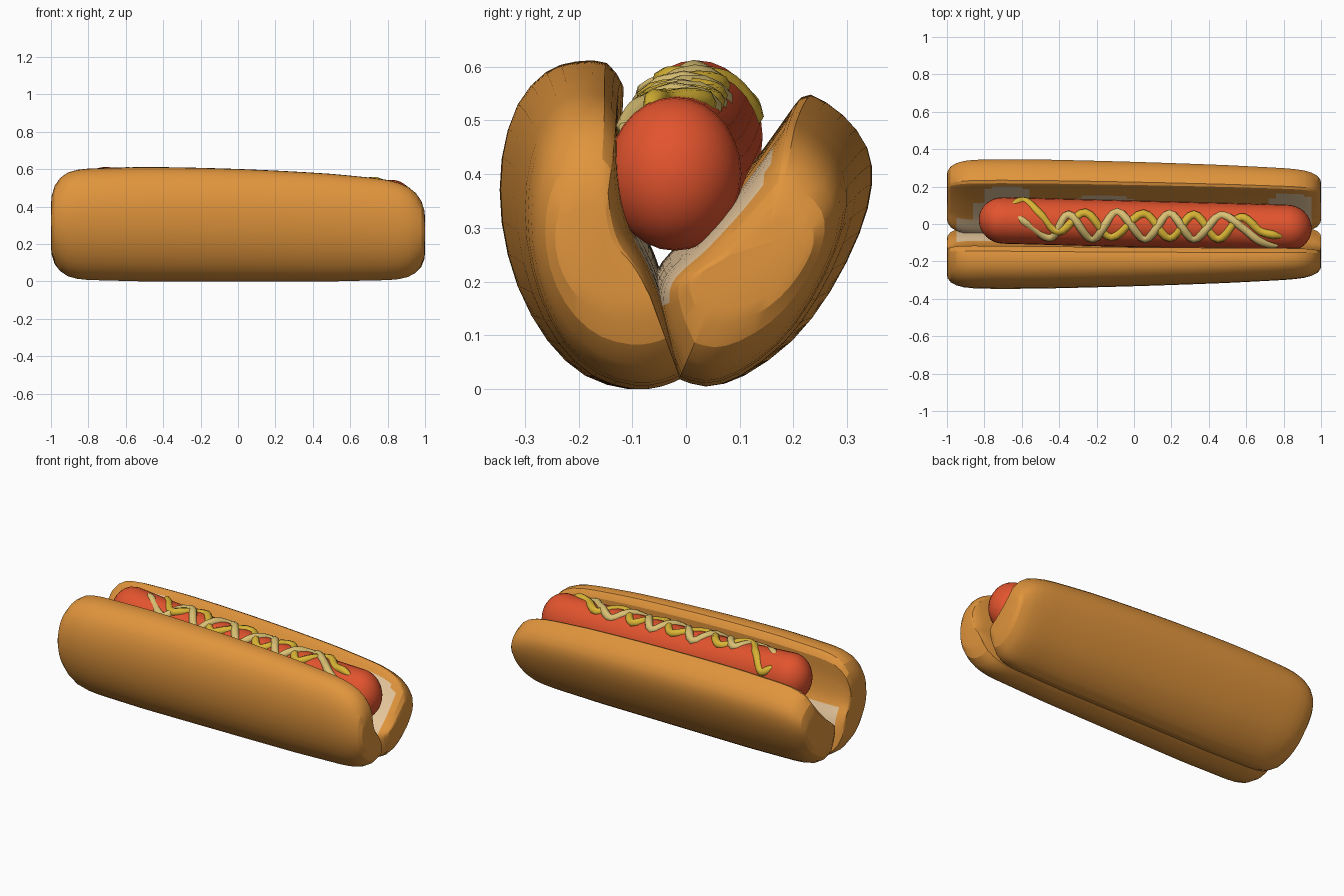
import bpy, bmesh, math

if "Cube" in bpy.data.objects:
    bpy.data.objects.remove(bpy.data.objects["Cube"])


def material(name, rgb):
    m = bpy.data.materials.new(name)
    m.diffuse_color = (*rgb, 1)
    m.use_nodes = True
    m.node_tree.nodes["Principled BSDF"].inputs["Base Color"].default_value = m.diffuse_color
    return m


CRUST = material("golden crust", (0.75, 0.30, 0.046))
CRUMB = material("cream crumb", (0.78, 0.56, 0.33))
MEAT = material("red sausage", (0.76, 0.088, 0.027))
YELLOW = material("mustard yellow", (0.70, 0.46, 0.035))
PALE = material("pale sauce", (0.70, 0.53, 0.17))


def spline(pts, n):
    """Smooth open curve through the points, n samples per span."""
    p = [pts[0]] + list(pts) + [pts[-1]]
    out = []
    for i in range(1, len(p) - 2):
        for k in range(n):
            t = k / n
            out.append(tuple(0.5 * (2 * b + (c - a) * t + (2 * a - 5 * b + 4 * c - d) * t * t
                                    + (3 * b - a - 3 * c + d) * t ** 3)
                             for a, b, c, d in zip(p[i - 1], p[i], p[i + 1], p[i + 2])))
    return out + [tuple(pts[-1])]


def loft(name, rings, mats, pick=None, smooth=None):
    """Skin closed rings, cap both ends; pick(ring index, side index) gives the colour."""
    bm = bmesh.new()
    vs = [[bm.verts.new(c) for c in r] for r in rings]
    n = len(rings[0])
    for i in range(len(vs) - 1):
        for j in range(n):
            k = (j + 1) % n
            f = bm.faces.new((vs[i][j], vs[i][k], vs[i + 1][k], vs[i + 1][j]))
            f.material_index = pick(i, j) if pick else 0
    bm.faces.new(vs[0])
    bm.faces.new(vs[-1])
    bmesh.ops.recalc_face_normals(bm, faces=bm.faces)
    me = bpy.data.meshes.new(name)
    bm.to_mesh(me)
    bm.free()
    for m in mats:
        me.materials.append(m)
    ob = bpy.data.objects.new(name, me)
    bpy.context.collection.objects.link(ob)
    if smooth:
        bpy.ops.object.select_all(action='DESELECT')
        ob.select_set(True)
        bpy.context.view_layer.objects.active = ob
        bpy.ops.object.shade_smooth_by_angle(angle=math.radians(smooth))
    return ob


# Bun stations along x: (position, end scale)
ENDS = [(1.0, 0.35), (0.996, 0.5), (0.98, 0.68), (0.95, 0.82), (0.91, 0.91), (0.86, 0.955)]
STATIONS = ([(-x, s) for x, s in ENDS]
            + [(-0.8 + 0.04 * i, 0.975 + 0.025 * min(1, (0.8 - abs(-0.8 + 0.04 * i)) / 0.3))
               for i in range(41)]
            + [(x, s) for x, s in reversed(ENDS)])


def bun_half(name, outer, inner, centre, is_crumb, lean):
    out = spline(outer, 2)
    inn = spline(inner, 6)
    section = out + inn[1:-1]
    first, count = len(out) - 1, len(inn) - 1
    rings = []
    for x, s in STATIONS:
        # the bun narrows and lowers towards +x
        ky = 1 - 0.045 * (x + 0.7) - 0.03 * (x + 0.7) ** 2 if x > -0.7 else 1
        kz = 1 - 0.05 * (x + 0.6) ** 2 - 0.5 * max(0, x - 0.7) ** 2
        sy = 1 - (1 - s) * 0.65
        ring = []
        for y, z in section:
            shift = lean * (x + 1) / 2 * z / 0.6 * (1 - abs(y) / 0.35)
            ring.append((x, ky * (centre[0] + (y - centre[0]) * sy) + shift,
                         kz * (centre[1] + (z - centre[1]) * s)))
        rings.append(ring)

    def pick(i, j):
        if j < first:
            return 0
        t = 1 - (j - first + 0.5) / count
        x = (STATIONS[i][0] + STATIONS[min(i + 1, len(STATIONS) - 1)][0]) / 2
        return int(is_crumb(x, t))
    return loft(name, rings, [CRUST, CRUMB], pick, 20)


# Crumb shows in irregular rounded patches on the cut faces
def back_crumb(x, t):
    if abs(x) > 0.95 or (abs(x) > 0.82 and t < 0.3):
        return False
    limit = 0.56
    for mid, half, top in ((-0.68, 0.16, 0.96), (-0.16, 0.2, 0.86), (0.84, 0.13, 0.95)):
        u = abs(x - mid) / half
        if u < 1:
            limit = max(limit, 0.56 + (top - 0.56) * math.sqrt(1 - u ** 4))
    return t < limit


def front_crumb(x, t):
    return -0.93 < x < 0.84 and 0.15 < t < 0.52


# Front bun half
bun_half("front_bun",
         [(-0.01, 0.02), (-0.05, 0.005), (-0.11, 0), (-0.19, 0.025), (-0.26, 0.09), (-0.315, 0.19),
          (-0.345, 0.31), (-0.345, 0.43), (-0.315, 0.53), (-0.26, 0.59), (-0.2, 0.61),
          (-0.14, 0.607), (-0.112, 0.57)],
         [(-0.112, 0.57), (-0.115, 0.46), (-0.10, 0.35), (-0.055, 0.25), (-0.03, 0.16),
          (-0.01, 0.02)],
         (-0.17, 0.31), front_crumb, -0.055)

# Back bun half, leaning open
bun_half("back_bun",
         [(-0.015, 0.02), (0.04, 0.005), (0.11, 0.025), (0.2, 0.09), (0.27, 0.18), (0.325, 0.29),
          (0.348, 0.38), (0.34, 0.45), (0.295, 0.51), (0.235, 0.548), (0.21, 0.535)],
         [(0.21, 0.535), (0.125, 0.42), (0.035, 0.315), (-0.055, 0.22), (-0.05, 0.12),
          (-0.015, 0.02)],
         (0.15, 0.28), back_crumb, 0)


# Sausage, a slightly tilted and sagging capsule
def sausage_centre(x):
    t = (x + 0.75) / 1.65
    sag = 0.018 * max(0, 1 - (2 * t - 1) ** 2)
    return 0.02 - 0.043 * t, 0.473 - 0.073 * t - sag


RY, RZ, X0, X1, CAP = 0.124, 0.143, -0.83, 0.95, 0.13
profile = [(X0 + CAP - CAP * math.cos(a), math.sin(a))
           for a in [math.radians(3 + 87 * i / 8) for i in range(9)]]
profile += [(X0 + CAP + (X1 - X0 - 2 * CAP) * i / 10, 1) for i in range(1, 10)]
profile += [(X1 - CAP + CAP * math.cos(a), math.sin(a))
            for a in [math.radians(90 - 87 * i / 8) for i in range(9)]]
rings = []
for x, r in profile:
    cy, cz = sausage_centre(x)
    rings.append([(x, cy + RY * r * math.cos(a), cz + RZ * r * math.sin(a))
                  for a in [math.tau * k / 28 for k in range(28)]])
loft("sausage", rings, [MEAT], smooth=30)


# Sauce strands woven over the sausage
def strand(name, pts, mat, phase):
    path = []
    for x, y in spline(pts, 6):
        cy, cz = sausage_centre(x)
        d = min(abs(y - cy) / RY, 0.88)
        weave = 0.005 * math.sin(math.tau * x / 0.14 + phase)
        sink = 0.006 + 0.012 * max(0, min(1, (-0.4 - x) / 0.15))
        path.append((x, y, cz + RZ * math.sqrt(1 - d * d) - sink + weave))
    cu = bpy.data.curves.new(name, 'CURVE')
    cu.dimensions = '3D'
    cu.bevel_depth = 0.023
    cu.bevel_resolution = 2
    cu.use_fill_caps = True
    sp = cu.splines.new('POLY')
    sp.points.add(len(path) - 1)
    for i, (p, c) in enumerate(zip(sp.points, path)):
        p.co = (*c, 1)
        p.radius = min(1, 0.45 + 0.2 * min(i, len(path) - 1 - i))
    cu.materials.append(mat)
    ob = bpy.data.objects.new(name, cu)
    bpy.context.collection.objects.link(ob)
    bpy.ops.object.select_all(action='DESELECT')
    ob.select_set(True)
    bpy.context.view_layer.objects.active = ob
    bpy.ops.object.convert(target='MESH')


strand("mustard_strand",
       [(-0.65, 0.105), (-0.58, 0.12), (-0.5, 0.05), (-0.4, -0.04), (-0.26, 0.06), (-0.12, -0.07),
        (0.05, 0.055), (0.19, -0.075), (0.32, 0.05), (0.45, -0.08), (0.57, 0.035), (0.68, -0.04),
        (0.79, -0.065)], YELLOW, 0)
strand("pale_strand",
       [(-0.63, 0.045), (-0.54, -0.02), (-0.44, -0.07), (-0.35, 0.05), (-0.22, -0.08), (-0.09, 0.065),
        (0.06, -0.08), (0.19, 0.055), (0.32, -0.08), (0.46, 0.045), (0.58, -0.02), (0.67, -0.09),
        (0.77, -0.115)], PALE, math.pi)
